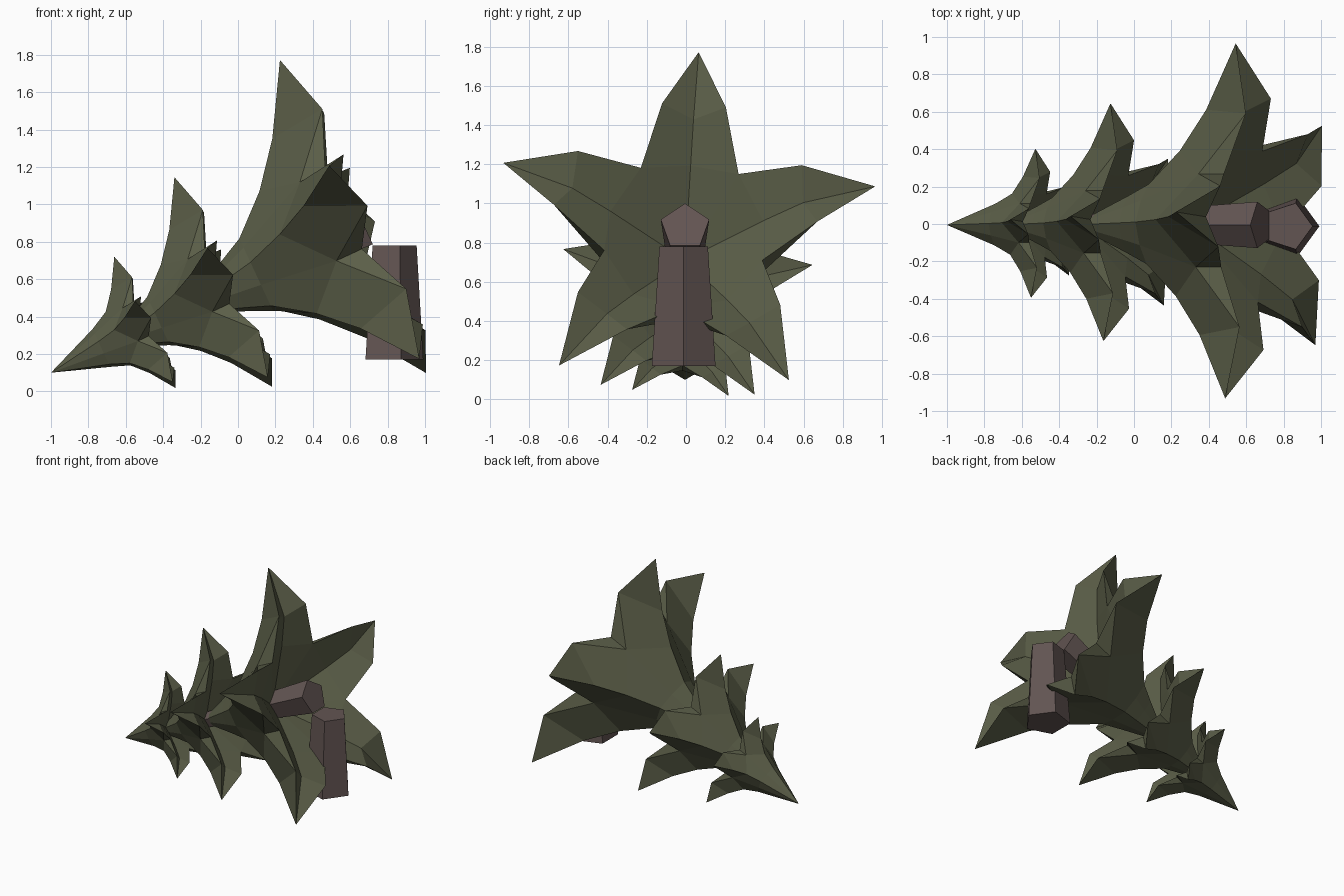
import bpy
import bmesh
import math
from mathutils import Vector

if "Cube" in bpy.data.objects:
    bpy.data.objects.remove(bpy.data.objects["Cube"], do_unlink=True)


def make_material(name, colour):
    mat = bpy.data.materials.new(name)
    mat.use_nodes = True
    mat.diffuse_color = (*colour, 1)
    mat.node_tree.nodes["Principled BSDF"].inputs["Base Color"].default_value = (*colour, 1)
    return mat


foliage = make_material("dull green", (0.105, 0.113, 0.065))
bark = make_material("grey brown", (0.123, 0.090, 0.085))

# Frame of the leaning tree: its tip, its axis, and the two directions across it
LEAN = math.radians(25)
TIP = Vector((-1, -0.005, 0.1))
AXIS = Vector((math.cos(LEAN), 0, math.sin(LEAN)))
UP = Vector((-math.sin(LEAN), 0, math.cos(LEAN)))
SIDE = Vector((0, 1, 0))
ROLL = 4


def on_tree(along, radius, degrees):
    a = math.radians(degrees)
    return TIP + AXIS * along + (UP * math.cos(a) + SIDE * math.sin(a)) * radius


def finish(name, bm, mat):
    bmesh.ops.recalc_face_normals(bm, faces=bm.faces[:])
    mesh = bpy.data.meshes.new(name)
    bm.to_mesh(mesh)
    bm.free()
    mesh.materials.append(mat)
    obj = bpy.data.objects.new(name, mesh)
    bpy.context.collection.objects.link(obj)
    return obj


def branch_tier(name, tip_along, size, apex, necks):
    """Five-armed hollow cone; lengths are relative to the arm tips and scaled by size."""
    bm = bmesh.new()

    def point(along, radius, degrees):
        return bm.verts.new(on_tree(tip_along + along * size, radius * size, degrees + ROLL))

    def star(along, radius, offset=0):
        return [point(along, radius, 72 * i + offset) for i in range(5)]

    top = point(apex, 0, 0)
    hollow = point(-0.37, 0, 0)

    # Upper rings alternate between arm ridges and the valleys between them
    rings = [(star(t, r), star(t, r * 0.9, 36)) for t, r in necks]
    ridge, notch = star(-0.395, 0.41), star(-0.18, 0.425, 36)
    rings.append((ridge, notch))

    # Arm points: upper ridge, both edges, tip, and the grooved underside
    ridge_mid, tips = star(-0.215, 0.635), star(0, 1.0)
    edges = {1: star(0.095, 0.675, 14), -1: star(0.095, 0.675, -14)}
    under, under_mid = star(-0.11, 0.41), star(0, 0.62)
    under_notch = star(-0.03, 0.425, 36)

    for i in range(5):
        for side in (1, -1):
            n = i if side == 1 else (i - 1) % 5
            edge = edges[side][i]
            bm.faces.new((top, rings[0][0][i], rings[0][1][n]))
            for (r0, v0), (r1, v1) in zip(rings, rings[1:]):
                bm.faces.new((r0[i], r1[i], v1[n], v0[n]))
            bm.faces.new((ridge[i], ridge_mid[i], edge, notch[n]))
            bm.faces.new((ridge_mid[i], tips[i], edge))
            bm.faces.new((notch[n], edge, under_notch[n]))
            bm.faces.new((under[i], under_mid[i], edge, under_notch[n]))
            bm.faces.new((under_mid[i], tips[i], edge))
            bm.faces.new((hollow, under[i], under_notch[n]))
    return finish(name, bm, foliage)


def pentagon_log(name, bottom, top):
    """Tapered five-sided log between two rings of points."""
    bm = bmesh.new()
    a, b = [[bm.verts.new(p) for p in ring] for ring in (bottom, top)]
    bm.faces.new(a)
    bm.faces.new(b)
    for i in range(5):
        j = (i + 1) % 5
        bm.faces.new((a[i], a[j], b[j], b[i]))
    return finish(name, bm, bark)


# Foliage
necks = [(-0.73, 0.16), (-0.6, 0.225)]
branch_tier("top_branches", 0.569, 0.42, -1.355, [(-0.64, 0.28)])
branch_tier("middle_branches", 1.04, 0.67, -1.07, necks)
branch_tier("bottom_branches", 1.816, 1.0, -1.07, necks)

# Fallen trunk
pentagon_log("fallen_trunk",
             [on_tree(0.35, 0.025, 72 * i) for i in range(5)],
             [on_tree(1.85, 0.13, 72 * i) for i in range(5)])


# Standing stump
def flat_ring(x, z, radius):
    return [Vector((x + radius * math.cos(math.radians(72 * i)),
                    -0.012 + radius * math.sin(math.radians(72 * i)), z)) for i in range(5)]


pentagon_log("stump", flat_ring(0.82, 0.17, 0.171), flat_ring(0.825, 0.78, 0.13))
